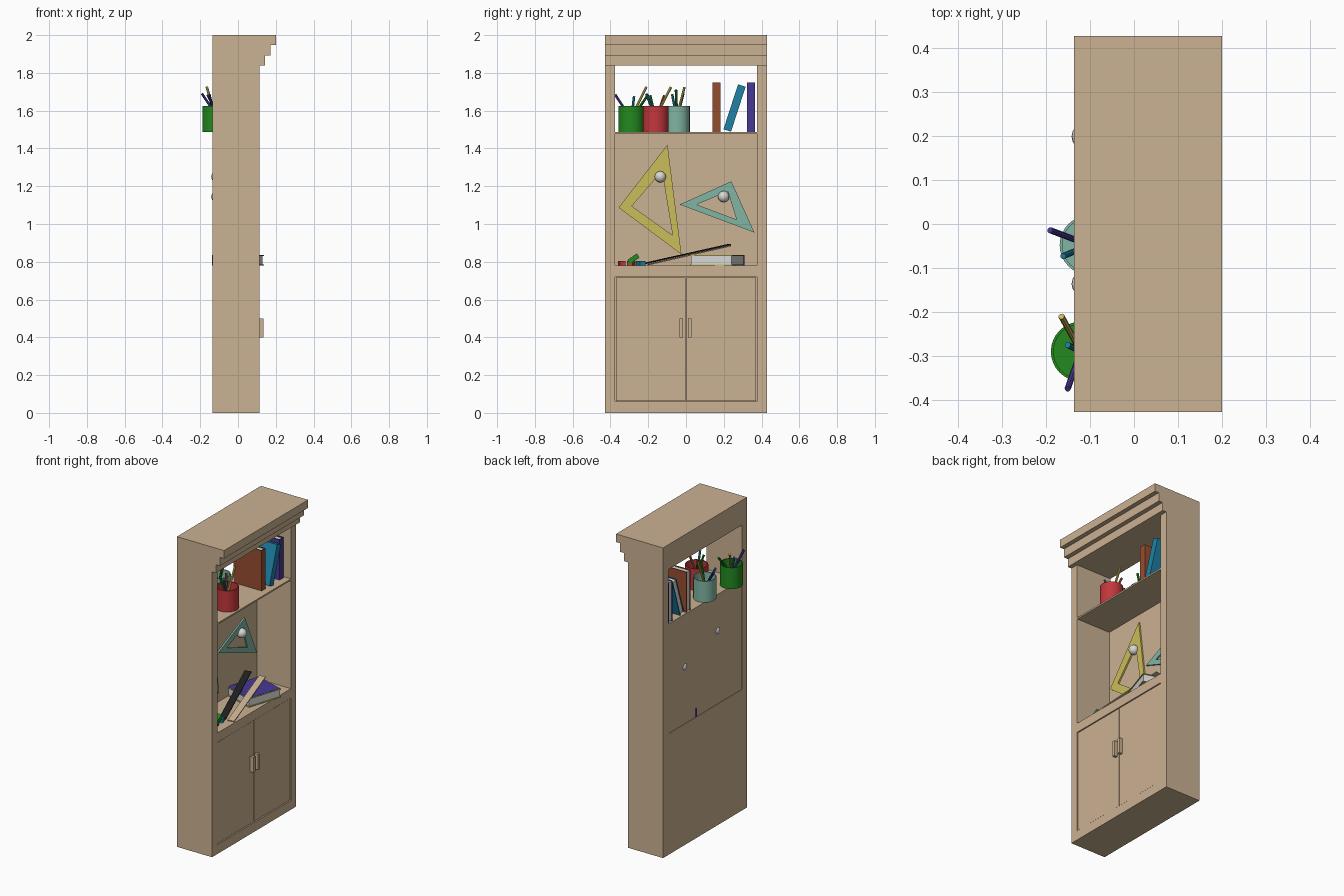
import bpy, bmesh
from math import radians, pi
from mathutils import Vector, Matrix

cube = bpy.data.objects.get("Cube")
if cube:
    bpy.data.objects.remove(cube, do_unlink=True)


def material(name, rgb):
    m = bpy.data.materials.new(name)
    m.use_nodes = True
    m.diffuse_color = (*rgb, 1)
    m.node_tree.nodes["Principled BSDF"].inputs["Base Color"].default_value = (*rgb, 1)
    return m


WOOD = material("light wood", (.60, .445, .29))
GREEN = material("green", (.017, .25, .014))
RED = material("red", (.54, .038, .045))
TEAL = material("pale teal", (.22, .46, .37))
YELLOW = material("mustard yellow", (.60, .51, .10))
BLUE = material("blue", (.013, .22, .38))
PURPLE = material("purple", (.065, .04, .30))
BROWN = material("brown", (.30, .075, .028))
WHITE = material("off white", (.68, .68, .66))
BLACK = material("black", (.015, .015, .015))


def finish(name, bm, mat, matrix=None, smooth=False):
    bmesh.ops.recalc_face_normals(bm, faces=bm.faces)
    me = bpy.data.meshes.new(name)
    bm.to_mesh(me)
    bm.free()
    me.materials.append(mat)
    ob = bpy.data.objects.new(name, me)
    bpy.context.collection.objects.link(ob)
    if matrix:
        ob.matrix_world = matrix
    if smooth:
        bpy.ops.object.select_all(action='DESELECT')
        ob.select_set(True)
        bpy.context.view_layer.objects.active = ob
        bpy.ops.object.shade_smooth_by_angle(angle=radians(35))
    return ob


def box(name, x, y, z, mat, matrix=None):
    """Box from three (low, high) ranges."""
    bm = bmesh.new()
    bmesh.ops.create_cube(bm, size=1)
    for v in bm.verts:
        v.co = [(lo + hi) / 2 + c * (hi - lo) for c, (lo, hi) in zip(v.co, (x, y, z))]
    return finish(name, bm, mat, matrix)


def place(loc, rx=0, rz=0):
    return (Matrix.Translation(loc) @ Matrix.Rotation(radians(rz), 4, 'Z')
            @ Matrix.Rotation(radians(rx), 4, 'X'))


# Cabinet
BACK, FRONT, W, IN = -.136, .115, .428, .375
FLOOR, SHELF, TOP = .78, 1.488, 1.84
for side, s in (("left", 1), ("right", -1)):
    box(side + "_side", (BACK, FRONT), sorted((s * IN, s * W)), (0, TOP), WOOD)
    # Doors sit slightly back inside the frame with a thin gap around
    box(side + "_door", (.09, FRONT - .004), sorted((s * .003, s * (IN - .004))), (.064, .716), WOOD)
    c = s * .0225 - .003
    box(side + "_handle", (.11, .135), (c - .009, c + .009), (.4, .5), WOOD)
box("cupboard_body", (BACK, .1), (-IN, IN), (0, FLOOR), WOOD)
box("bottom_rail", (.1, FRONT), (-IN, IN), (0, .06), WOOD)
box("middle_rail", (.1, FRONT), (-IN, IN), (.72, FLOOR), WOOD)
box("shelf", (BACK, FRONT), (-IN, IN), (SHELF - .01, SHELF), WOOD)
box("back_panel", (-.133, -.128), (-IN, IN), (FLOOR, SHELF - .01), WOOD)

# Stepped cornice, extruded across the width
steps = [(BACK, TOP), (.142, TOP), (.142, 1.893), (.171, 1.893),
         (.171, 1.948), (.2, 1.948), (.2, 2), (BACK, 2)]
bm = bmesh.new()
face = bm.faces.new([bm.verts.new((x, -W, z)) for x, z in steps])
ext = bmesh.ops.extrude_face_region(bm, geom=[face])["geom"]
bmesh.ops.translate(bm, vec=(0, 2 * W, 0), verts=[g for g in ext if isinstance(g, bmesh.types.BMVert)])
finish("cornice", bm, WOOD)


# Books: two boards, a spine on local +x and an inset page block
def book(name, depth, thick, height, matrix, cover, spine):
    d, t, h, b = depth / 2, thick / 2, height / 2, .005
    box(name + "_front_board", (-d, d), (t - b, t), (-h, h), cover, matrix)
    box(name + "_back_board", (-d, d), (-t, b - t), (-h, h), cover, matrix)
    box(name + "_spine", (d - b, d + .0005), (-t, t), (-h, h), spine, matrix)
    box(name + "_pages", (b - d, d - b), (b - t, t - b), (b - h, h - b), WHITE, matrix)


book("brown_book", .2, .042, .26, place((-.03, .161, SHELF + .13)), BROWN, BROWN)
book("blue_book", .21, .042, .25, place((-.02, .257, SHELF + .126), rx=-18), BLUE, BLUE)
book("purple_book", .2, .042, .26, place((-.03, .344, SHELF + .13)), PURPLE, PURPLE)
lying = place((0, .165, FLOOR + .0275), rx=90, rz=162)
book("lying_book", .21, .055, .236, lying, YELLOW, PURPLE)
box("lying_book_cover", (-.1, .105), (.0275, .029), (-.113, .113), PURPLE, lying)


# Pencil cups
def cup(name, x, y, mat):
    bm = bmesh.new()
    r, h = .068, .137
    bmesh.ops.create_cone(bm, cap_ends=True, segments=32, radius1=r, radius2=r, depth=h,
                          matrix=Matrix.Translation((x, y, SHELF + h / 2)))
    top = max(bm.faces, key=lambda f: f.calc_center_median().z)
    bmesh.ops.inset_region(bm, faces=[top], thickness=.006)
    inner = bmesh.ops.extrude_discrete_faces(bm, faces=[top])["faces"][0]
    bmesh.ops.translate(bm, vec=(0, 0, .01 - h), verts=inner.verts)
    finish(name, bm, mat, smooth=True)


def rod(name, a, b, r, mat):
    a, b = Vector(a), Vector(b)
    bm = bmesh.new()
    bmesh.ops.create_cone(bm, cap_ends=True, segments=8, radius1=r, radius2=r, depth=(b - a).length)
    turn = (b - a).to_track_quat('Z', 'Y').to_matrix().to_4x4()
    finish(name, bm, mat, Matrix.Translation((a + b) / 2) @ turn, smooth=True)


# Each cup: centre, colour, then pencils as tip offset, tip height, colour
cups = {
    "green_cup": (-.121, -.29, GREEN, [(-.03, -.085, 1.685, PURPLE), (-.044, .08, 1.725, YELLOW),
                                       (-.03, .015, 1.675, BLUE), (.03, .09, 1.685, GREEN)]),
    "red_cup": (.036, -.16, RED, [(0, .08, 1.725, YELLOW), (-.04, .045, 1.68, BROWN),
                                  (.01, -.05, 1.69, BLUE), (-.03, -.03, 1.68, GREEN)]),
    "teal_cup": (-.101, -.048, TEAL, [(-.09, .034, 1.69, PURPLE), (-.06, -.025, 1.685, BLUE),
                                      (.02, .04, 1.725, YELLOW), (.03, -.005, 1.71, GREEN)]),
}
for name, (x, y, mat, pencils) in cups.items():
    cup(name, x, y, mat)
    for i, (dx, dy, z, colour) in enumerate(pencils):
        rod(f"{name}_pencil_{i}", (x - dx * .4, y - dy * .4, SHELF + .015),
            (x + dx, y + dy, z), .007, colour)


# Set squares hanging on round pins
def set_square(name, outer, inner, mat):
    bm = bmesh.new()
    o, n = [[bm.verts.new((-.128, *p)) for p in ring] for ring in (outer, inner)]
    faces = [bm.faces.new((o[i], o[i - 1], n[i - 1], n[i])) for i in range(3)]
    ext = bmesh.ops.extrude_face_region(bm, geom=faces)["geom"]
    bmesh.ops.translate(bm, vec=(.01, 0, 0), verts=[g for g in ext if isinstance(g, bmesh.types.BMVert)])
    finish(name, bm, mat)


def pin(name, y, z):
    bm = bmesh.new()
    bmesh.ops.create_uvsphere(bm, u_segments=16, v_segments=10, radius=.03,
                              matrix=Matrix.Translation((-.112, y, z)))
    finish(name, bm, WHITE, smooth=True)


set_square("large_set_square", [(-.098, 1.42), (-.357, 1.087), (-.024, .839)],
           [(-.127, 1.28), (-.287, 1.095), (-.071, .94)], YELLOW)
set_square("small_set_square", [(.24, 1.226), (-.034, 1.103), (.362, .955)],
           [(.222, 1.172), (.056, 1.103), (.267, 1.024)], TEAL)
pin("large_pin", -.136, 1.25)
pin("small_pin", .199, 1.145)


# Rulers leaning on the lying book
def ruler(name, a, b, mat):
    a, b = Vector(a), Vector(b)
    along = (b - a).normalized()
    across = along.cross(Vector((0, 0, 1))).normalized()
    rot = Matrix((across, along, across.cross(along))).transposed().to_4x4()
    half = (b - a).length / 2
    box(name, (-.021, .021), (-half, half), (-.003, .003), mat, Matrix.Translation((a + b) / 2) @ rot)


ruler("black_ruler", (.04, -.215, .792), (-.09, .232, .892), BLACK)
ruler("wooden_ruler", (.09, -.2, .785), (.01, .235, .885), WOOD)

# Small erasers
for name, y, rz, mat in (("red_eraser", -.34, 10, RED), ("brown_eraser", -.29, -15, BROWN),
                         ("blue_eraser", -.24, 20, BLUE)):
    box(name, (-.03, .03), (-.016, .016), (0, .024), mat, place((.03, y, FLOOR), rz=rz))
box("green_eraser", (-.025, .025), (-.03, .03), (-.013, .013), GREEN,
    place((.04, -.278, FLOOR + .036), rx=35))
